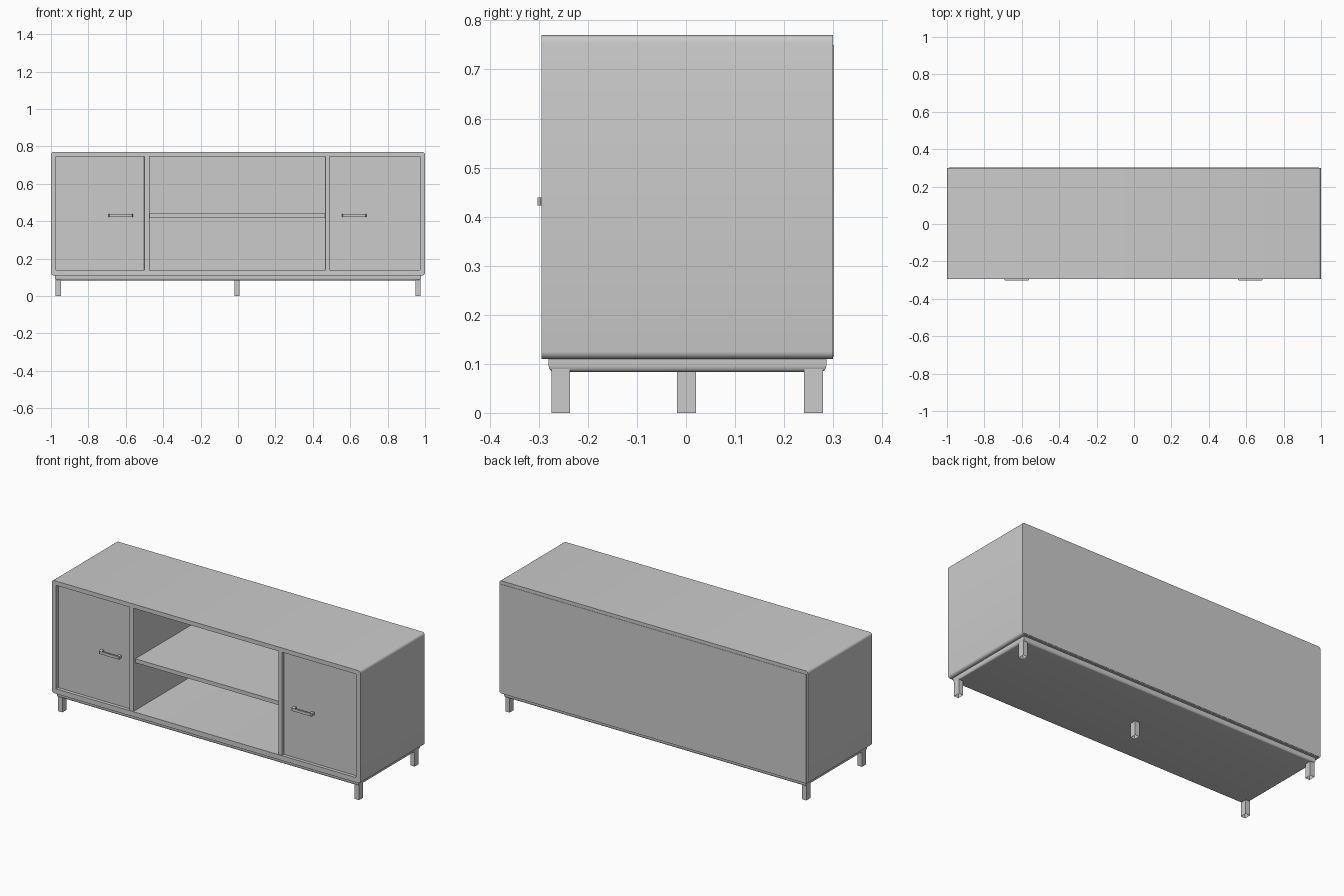
import bpy, bmesh
from math import radians, sin, cos, pi

if "Cube" in bpy.data.objects:
    bpy.data.objects.remove(bpy.data.objects["Cube"])


def finish(name, bm):
    """Turn a bmesh into a named object with smooth rounds and sharp edges."""
    bmesh.ops.recalc_face_normals(bm, faces=bm.faces)
    mesh = bpy.data.meshes.new(name)
    bm.to_mesh(mesh)
    bm.free()
    obj = bpy.data.objects.new(name, mesh)
    bpy.context.collection.objects.link(obj)
    bpy.ops.object.select_all(action='DESELECT')
    obj.select_set(True)
    bpy.context.view_layer.objects.active = obj
    bpy.ops.object.shade_smooth_by_angle(angle=radians(35))
    return obj


def box(name, x, y, z, bevel=0.0, pick=lambda e: True, open_bottom=False):
    """Box from (min, max) ranges; bevel the edges accepted by pick."""
    bm = bmesh.new()
    bmesh.ops.create_cube(bm, size=1)
    for v in bm.verts:
        v.co = [r[0] if c < 0 else r[1] for c, r in zip(v.co, (x, y, z))]
    if open_bottom:
        low = [f for f in bm.faces if f.calc_center_median().z < z[0] + 1e-5]
        bmesh.ops.delete(bm, geom=low, context='FACES_ONLY')
    if bevel:
        bmesh.ops.bevel(bm, geom=[e for e in bm.edges if pick(e)], offset=bevel,
                        segments=4, profile=0.5, affect='EDGES')
    return finish(name, bm)


def rounded_rect(x0, x1, z0, z1, r, n=4):
    pts = []
    corners = [(x1 - r, z1 - r), (x0 + r, z1 - r), (x0 + r, z0 + r), (x1 - r, z0 + r)]
    for q, (cx, cz) in enumerate(corners):
        for i in range(n + 1):
            a = (q + i / n) * pi / 2
            pts.append((cx + r * cos(a), cz + r * sin(a)))
    return pts


def shell(name, outer, inner, y0, y1):
    """Tube along y between two matching outlines."""
    bm = bmesh.new()
    rings = [[bm.verts.new((px, y, pz)) for px, pz in outline]
             for outline, y in ((outer, y0), (outer, y1), (inner, y1), (inner, y0))]
    n = len(outer)
    for k in range(4):
        a, b = rings[k], rings[(k + 1) % 4]
        for i in range(n):
            j = (i + 1) % n
            bm.faces.new((a[i], a[j], b[j], b[i]))
    return finish(name, bm)


def handle(name, cx):
    """Flat pull: U-shaped plan extruded upward."""
    w, front, door, t = 0.066, -0.303, -0.274, 0.009
    plan = [(-w, door), (-w, front + 0.006), (-w + 0.006, front), (w - 0.006, front),
            (w, front + 0.006), (w, door), (w - 0.016, door), (w - 0.016, front + t),
            (-w + 0.016, front + t), (-w + 0.016, door)]
    bm = bmesh.new()
    face = bm.faces.new([bm.verts.new((cx + x, y, 0.423)) for x, y in plan])
    ext = bmesh.ops.extrude_face_region(bm, geom=[face])
    bmesh.ops.translate(bm, vec=(0, 0, 0.016),
                        verts=[g for g in ext['geom'] if isinstance(g, bmesh.types.BMVert)])
    return finish(name, bm)


# Outer cabinet frame and back panel
shell("cabinet_frame", rounded_rect(-1, 1, 0.11, 0.77, 0.015),
      rounded_rect(-0.972, 0.972, 0.139, 0.745, 0.001), -0.295, 0.30)
box("back_panel", (-0.99, 0.99), (0.282, 0.302), (0.115, 0.75))

# Upright dividers, centre shelf
for side, x in (("left", (-0.502, -0.473)), ("right", (0.466, 0.490))):
    box(side + "_divider", x, (-0.292, 0.285), (0.138, 0.746), 0.004,
        lambda e: all(v.co.y < -0.29 for v in e.verts)
        and abs(e.verts[0].co.z - e.verts[1].co.z) > 0.1)
box("shelf", (-0.474, 0.467), (-0.275, 0.285), (0.418, 0.441))

# Inset doors with pulls
box("left_door", (-0.972, -0.500), (-0.275, -0.255), (0.139, 0.745))
box("right_door", (0.489, 0.972), (-0.275, -0.255), (0.139, 0.745))
handle("left_handle", -0.627)
handle("right_handle", 0.621)

# Base plinth with rounded lower edges
box("base_plinth", (-0.978, 0.978), (-0.28, 0.286), (0.083, 0.112), 0.013,
    lambda e: all(v.co.z < 0.09 for v in e.verts))

# Four corner legs and one centre leg
for name, cx, cy in (("front_left_leg", -0.961, -0.255), ("front_right_leg", 0.962, -0.255),
                     ("back_left_leg", -0.961, 0.26), ("back_right_leg", 0.962, 0.26),
                     ("centre_leg", -0.005, 0.001)):
    box(name, (cx - 0.014, cx + 0.014), (cy - 0.019, cy + 0.019), (0, 0.09),
        open_bottom=True)
